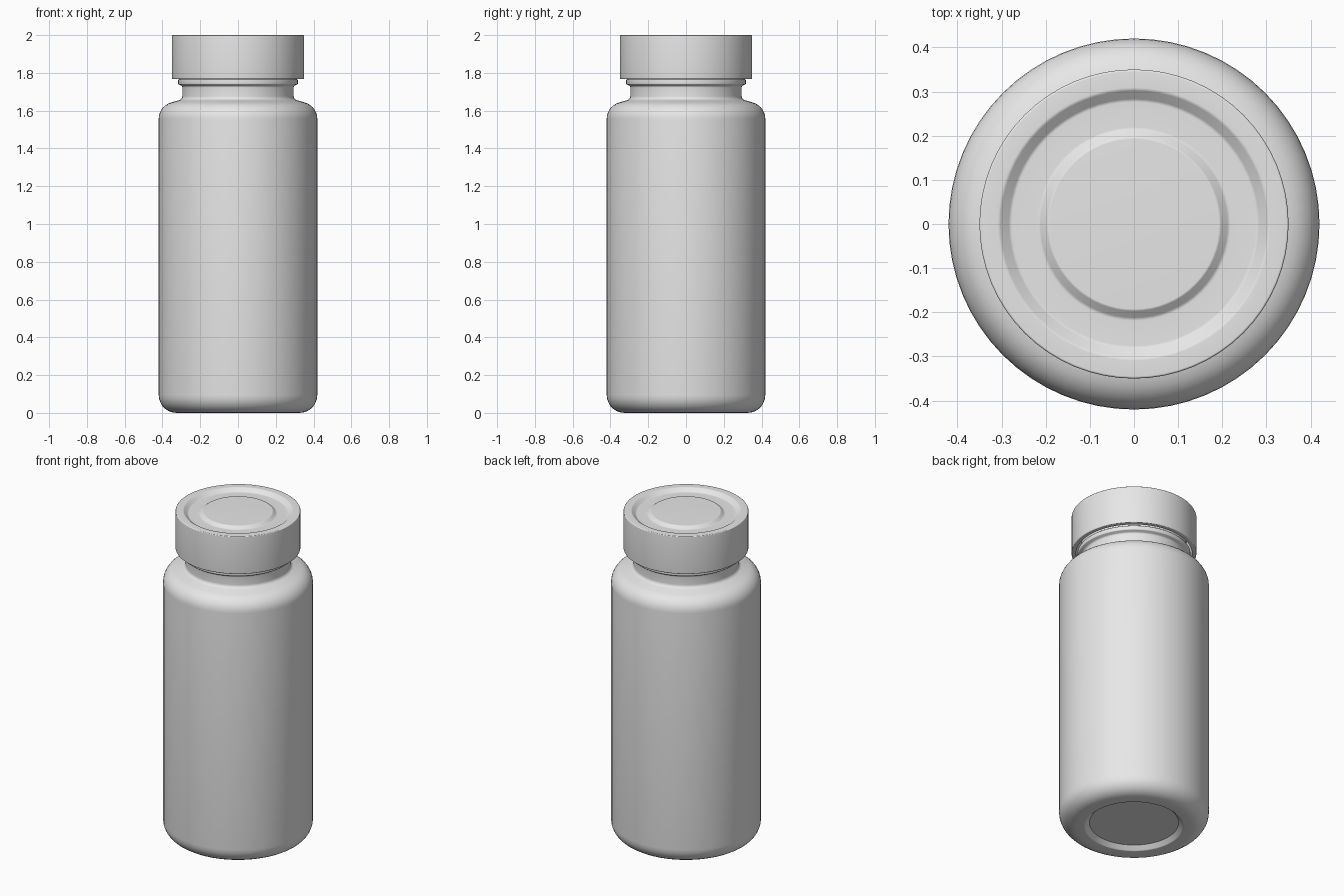
import bpy, bmesh, math
from mathutils import Vector

if "Cube" in bpy.data.objects:
    bpy.data.objects.remove(bpy.data.objects["Cube"])

SEGMENTS = 64


def rounded(points, steps=7):
    """Turn (radius, height, fillet) corners into a profile with arcs."""
    out = []
    for i, (r, z, f) in enumerate(points):
        p = Vector((r, z))
        if f == 0 or i in (0, len(points) - 1):
            out.append(p)
            continue
        a = (Vector(points[i - 1][:2]) - p).normalized()
        b = (Vector(points[i + 1][:2]) - p).normalized()
        half = a.angle(b) / 2
        centre = p + (a + b).normalized() * (f / math.sin(half))
        start = p + a * (f / math.tan(half)) - centre
        end = p + b * (f / math.tan(half)) - centre
        sweep = start.angle(end)
        for k in range(steps + 1):
            t = k / steps
            out.append(centre + (start * math.sin((1 - t) * sweep)
                                 + end * math.sin(t * sweep)) / math.sin(sweep))
    return out


def lathe(name, points, material):
    """Spin a profile, starting and ending on the axis, into a solid."""
    bm = bmesh.new()
    verts = [bm.verts.new((p.x, 0, p.y)) for p in rounded(points)]
    edges = [bm.edges.new(pair) for pair in zip(verts, verts[1:])]
    bmesh.ops.spin(bm, geom=verts + edges, cent=(0, 0, 0), axis=(0, 0, 1),
                   angle=2 * math.pi, steps=SEGMENTS, use_merge=True)
    bmesh.ops.remove_doubles(bm, verts=bm.verts, dist=1e-5)
    bmesh.ops.recalc_face_normals(bm, faces=bm.faces)
    mesh = bpy.data.meshes.new(name)
    bm.to_mesh(mesh)
    bm.free()
    mesh.materials.append(material)
    obj = bpy.data.objects.new(name, mesh)
    bpy.context.collection.objects.link(obj)
    bpy.ops.object.select_all(action='DESELECT')
    obj.select_set(True)
    bpy.context.view_layer.objects.active = obj
    bpy.ops.object.shade_smooth_by_angle(angle=math.radians(35))
    return obj


plastic = bpy.data.materials.new("light_grey_plastic")
plastic.diffuse_color = (0.8, 0.8, 0.8, 1)
plastic.use_nodes = True
plastic.node_tree.nodes["Principled BSDF"].inputs["Base Color"].default_value = plastic.diffuse_color

# Bottle: recessed base, straight body, rounded shoulder, neck and neck ring
lathe("bottle", [
    (0, 0.025, 0), (0.25, 0.025, 0), (0.275, 0.0, 0.012),
    (0.42, 0.0, 0.095), (0.42, 1.625, 0.09),
    (0.295, 1.66, 0.022), (0.295, 1.73, 0.012),
    (0.317, 1.74, 0.006), (0.317, 1.765, 0.006),
    (0.295, 1.772, 0), (0.295, 1.90, 0), (0, 1.90, 0),
], plastic)

# Cap: hollow underneath, ring groove around a raised disc on top
lathe("cap", [
    (0, 1.92, 0), (0.325, 1.92, 0), (0.325, 1.767, 0), (0.35, 1.767, 0.005),
    (0.35, 2.0, 0.005), (0.305, 2.0, 0.012), (0.28, 1.98, 0.012),
    (0.215, 1.98, 0.012), (0.195, 1.996, 0.008), (0, 1.996, 0),
], plastic)
